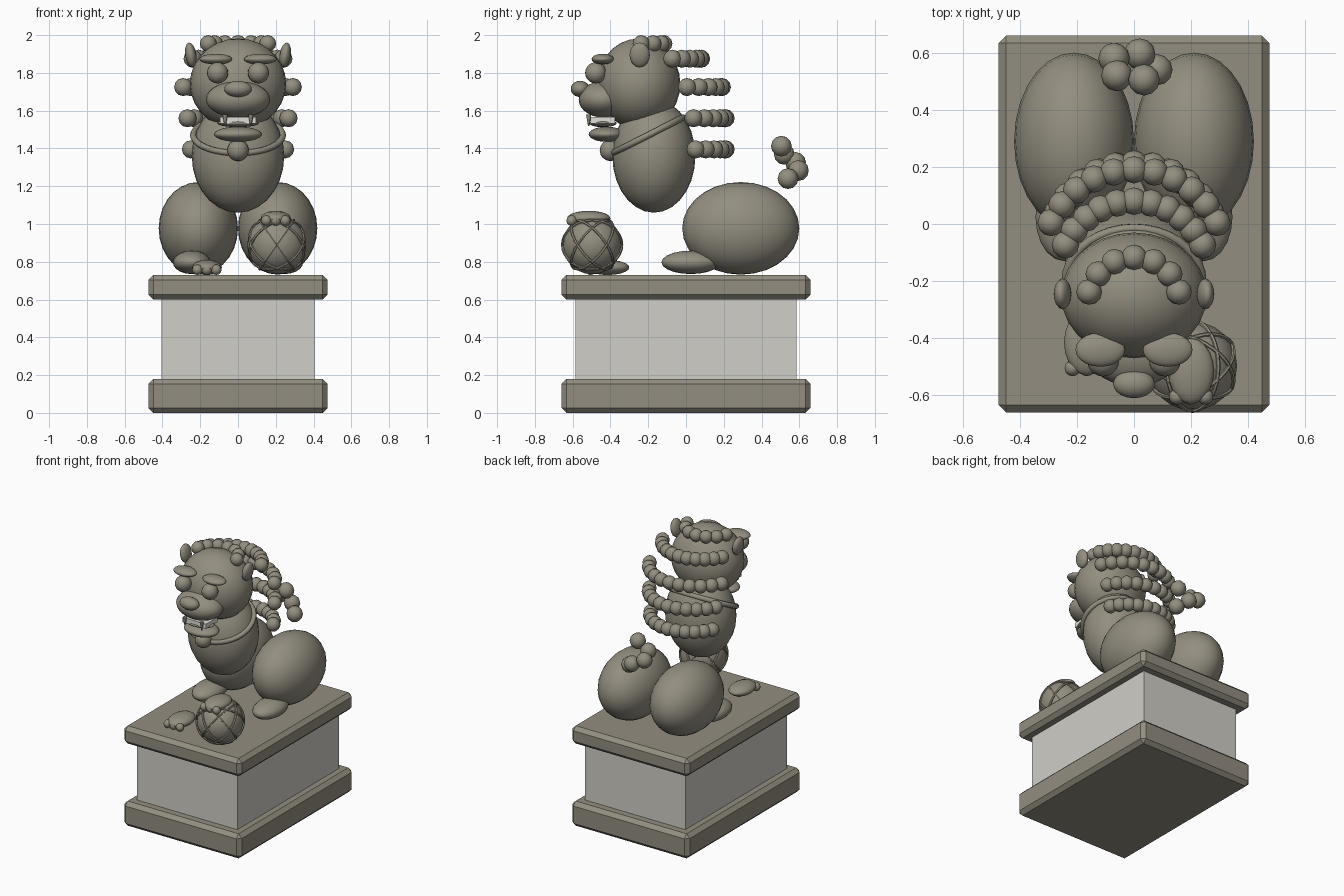
import bpy, math
from mathutils import Matrix, Vector

cube = bpy.data.objects.get("Cube")
if cube:
    bpy.data.objects.remove(cube, do_unlink=True)


def material(name, rgb):
    m = bpy.data.materials.new(name)
    m.use_nodes = True
    m.diffuse_color = (*rgb, 1)
    m.node_tree.nodes["Principled BSDF"].inputs["Base Color"].default_value = (*rgb, 1)
    return m


STONE = material("grey stone", (0.29, 0.27, 0.215))
PALE = material("pale stone", (0.63, 0.62, 0.57))
WHITE = material("tooth white", (0.75, 0.74, 0.69))


def finish(name, mat, smooth=True):
    ob = bpy.context.object
    ob.name = name
    ob.data.materials.append(mat)
    if smooth:
        bpy.ops.object.shade_smooth_by_angle(angle=math.radians(50))
    return ob


def ellipsoid(name, center, radii, tilt=(0, 0, 0), seg=28, mat=STONE):
    bpy.ops.mesh.primitive_uv_sphere_add(segments=seg, ring_count=seg // 2, location=center, rotation=tilt)
    bpy.context.object.scale = radii
    return finish(name, mat)


def ball(name, center, r, seg=12):
    return ellipsoid(name, center, (r, r, r), seg=seg)


def box(name, size, center, mat, bevel=0):
    bpy.ops.mesh.primitive_cube_add(size=1, location=center)
    ob = bpy.context.object
    ob.scale = size
    bpy.ops.object.transform_apply(location=False, rotation=False, scale=True)
    if bevel:
        mod = ob.modifiers.new("bevel", "BEVEL")
        mod.width = bevel
        mod.segments = 1
    return finish(name, mat, False)


def curl_row(name, count, radius, step, center_y, z, r):
    # Curls strung along an arc that opens to the front
    for i in range(count):
        a = math.radians(step) * (i - (count - 1) / 2)
        ball(f"{name}_{i + 1}", (radius * math.sin(a), center_y + radius * math.cos(a), z), r)


def front_paw(name, x, y, z):
    ellipsoid(name, (x, y, z), (0.08, 0.115, 0.04), seg=20)
    for i in (-1, 0, 1):
        ball(f"{name}_toe", (x + 0.05 * i, y - 0.09, z - 0.012), 0.028)


# Pedestal
box("plinth_bottom", (0.95, 1.32, 0.18), (0, 0, 0.09), STONE, 0.027)
box("plinth_middle", (0.81, 1.17, 0.44), (0, 0, 0.39), PALE)
box("plinth_top", (0.95, 1.32, 0.13), (0, 0, 0.665), STONE, 0.027)

# Body and collar
ellipsoid("chest", (0, -0.17, 1.36), (0.245, 0.22, 0.30))
bpy.ops.mesh.primitive_torus_add(major_radius=0.237, minor_radius=0.017, major_segments=36,
                                 minor_segments=8, location=(0, -0.2, 1.47),
                                 rotation=(math.radians(27), 0, 0))
bpy.context.object.scale = (1, 0.88, 1)
finish("collar", STONE)
ball("bell", (0, -0.4, 1.39), 0.057, 16)

# Head and face
ellipsoid("head", (0, -0.25, 1.742), (0.255, 0.22, 0.24))
ellipsoid("muzzle", (0, -0.44, 1.66), (0.17, 0.128, 0.096))
ellipsoid("nose", (0, -0.56, 1.715), (0.073, 0.05, 0.043), seg=20)
ellipsoid("lower_jaw", (0, -0.42, 1.475), (0.127, 0.095, 0.04))
ellipsoid("tongue", (0, -0.44, 1.533), (0.11, 0.072, 0.02))
box("upper_teeth", (0.19, 0.13, 0.035), (0, -0.44, 1.55), WHITE)

# Paired parts
for side, s in (("left", 1), ("right", -1)):
    ball(f"{side}_eye", (0.108 * s, -0.478, 1.80), 0.056, 20)
    ellipsoid(f"{side}_brow", (0.118 * s, -0.44, 1.873), (0.087, 0.06, 0.028), (0, 0, 0), 20)
    ellipsoid(f"{side}_ear", (0.25 * s, -0.245, 1.895), (0.03, 0.054, 0.066), (0, 0.15 * s, 0), 16)
    ellipsoid(f"{side}_haunch", (0.21 * s, 0.29, 0.977), (0.21, 0.31, 0.245))
    ellipsoid(f"{side}_hind_paw", (0.245 * s, 0.025, 0.797), (0.1, 0.155, 0.062), seg=20)
    bpy.ops.mesh.primitive_cone_add(vertices=8, radius1=0.014, radius2=0.004, depth=0.06,
                                    location=(0.068 * s, -0.515, 1.55), rotation=(math.pi, 0, 0))
    finish(f"{side}_fang", STONE)

# Mane: forehead curls and four rows behind
curl_row("forehead_curl", 7, 0.163, 25, -0.28, 1.955, 0.045)
rows = ((0.265, -0.185, 1.875), (0.32, -0.13, 1.725), (0.295, -0.085, 1.56), (0.275, -0.065, 1.395))
for n, (radius, cy, z) in enumerate(rows):
    curl_row(f"mane_row_{n + 1}_curl", 11, radius, 13, cy, z, 0.048)

# Spiral tail tuft
tail = ((0.08, 0.54), (0.02, 0.595), (-0.07, 0.58), (-0.06, 0.52), (0.035, 0.505))
for i, (x, y) in enumerate(tail):
    ball(f"tail_curl_{i + 1}", (x, y, 1.24 + 0.043 * i), 0.055)

# Ball wrapped in woven ribbons
c = Vector((0.205, -0.497, 0.89))
ball("play_ball", c, 0.156, 24)
for k in range(6):
    bpy.ops.mesh.primitive_torus_add(major_radius=0.157, minor_radius=0.008,
                                     major_segments=32, minor_segments=6)
    turn = Matrix.Rotation(math.radians(60 * k + 30), 4, "Z") @ Matrix.Rotation(math.radians(55), 4, "X")
    bpy.context.object.matrix_world = Matrix.Translation(c) @ turn
    finish(f"ball_ribbon_{k + 1}", STONE)

# Front paws: one on the ball, one on the plinth
front_paw("left_front_paw", 0.2, -0.515, 1.03)
front_paw("right_front_paw", -0.165, -0.415, 0.77)
